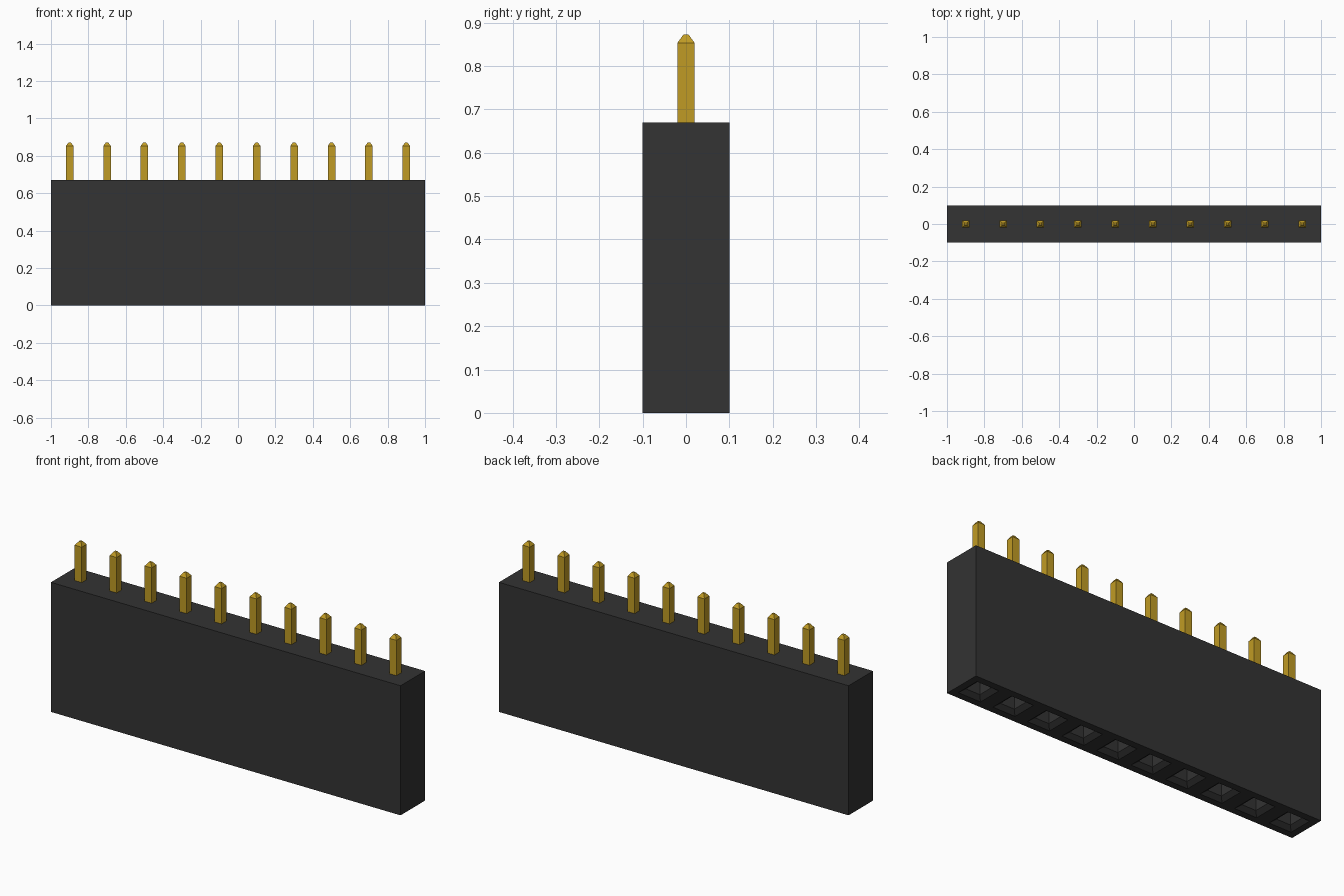
import bpy, bmesh
from mathutils import Vector

cube = bpy.data.objects.get("Cube")
if cube:
    bpy.data.objects.remove(cube, do_unlink=True)

COUNT, PITCH, HEIGHT = 10, 0.2, 0.67
HALF = PITCH / 2


def material(name, color):
    m = bpy.data.materials.new(name)
    m.use_nodes = True
    m.diffuse_color = color
    m.node_tree.nodes["Principled BSDF"].inputs["Base Color"].default_value = color
    return m


black = material("black plastic", (0.033, 0.033, 0.033, 1))
gold = material("gold metal", (0.53, 0.33, 0.018, 1))


def add_object(name, bm, mat):
    bmesh.ops.remove_doubles(bm, verts=bm.verts, dist=1e-5)
    bmesh.ops.recalc_face_normals(bm, faces=bm.faces)
    mesh = bpy.data.meshes.new(name)
    bm.to_mesh(mesh)
    bm.free()
    mesh.materials.append(mat)
    obj = bpy.data.objects.new(name, mesh)
    bpy.context.collection.objects.link(obj)
    return obj


def ring(bm, x, half, z):
    corners = ((-1, -1), (1, -1), (1, 1), (-1, 1))
    return [bm.verts.new((x + half * a, half * b, z)) for a, b in corners]


def loft(bm, x, sections):
    """Join square rings given as (half width, z); return the rings."""
    rings = [ring(bm, x, h, z) for h, z in sections]
    for r0, r1 in zip(rings, rings[1:]):
        for i in range(4):
            j = (i + 1) % 4
            bm.faces.new((r0[i], r0[j], r1[j], r1[i]))
    return rings


pin_x = [(i - (COUNT - 1) / 2) * PITCH for i in range(COUNT)]

# Housing: plain block whose underside is a row of chamfered square sockets
bm = bmesh.new()
for x in pin_x:
    rings = loft(bm, x, [(HALF, 0), (0.064, 0), (0.04, 0.018), (0.04, 0.5)])
    bm.faces.new(rings[-1])
    outer = rings[0]
    top = ring(bm, x, HALF, HEIGHT)
    bm.faces.new(top)
    for i in (0, 2):  # front and back walls
        j = i + 1
        bm.faces.new((outer[i], outer[j], top[j], top[i]))
    for i, end in ((1, pin_x[-1]), (3, pin_x[0])):  # end walls
        if x == end:
            j = (i + 1) % 4
            bm.faces.new((outer[i], outer[j], top[j], top[i]))
bmesh.ops.remove_doubles(bm, verts=bm.verts, dist=1e-5)
# Merge the flat strips of the front, back and top into single faces
bmesh.ops.dissolve_limit(bm, angle_limit=0.01, verts=bm.verts,
                         edges=[e for e in bm.edges
                                if all(v.co.z > HEIGHT - 0.01 for v in e.verts)
                                or abs(e.verts[0].co.z - e.verts[1].co.z) > 0.6])
add_object("housing", bm, black)

# Pins: square posts with tapered tips
for n, x in enumerate(pin_x, 1):
    bm = bmesh.new()
    rings = loft(bm, x, [(0.02, HEIGHT - 0.05), (0.02, 0.853), (0.006, 0.872)])
    bm.faces.new(rings[0])
    bm.faces.new(rings[-1])
    add_object(f"pin_{n:02d}", bm, gold)
